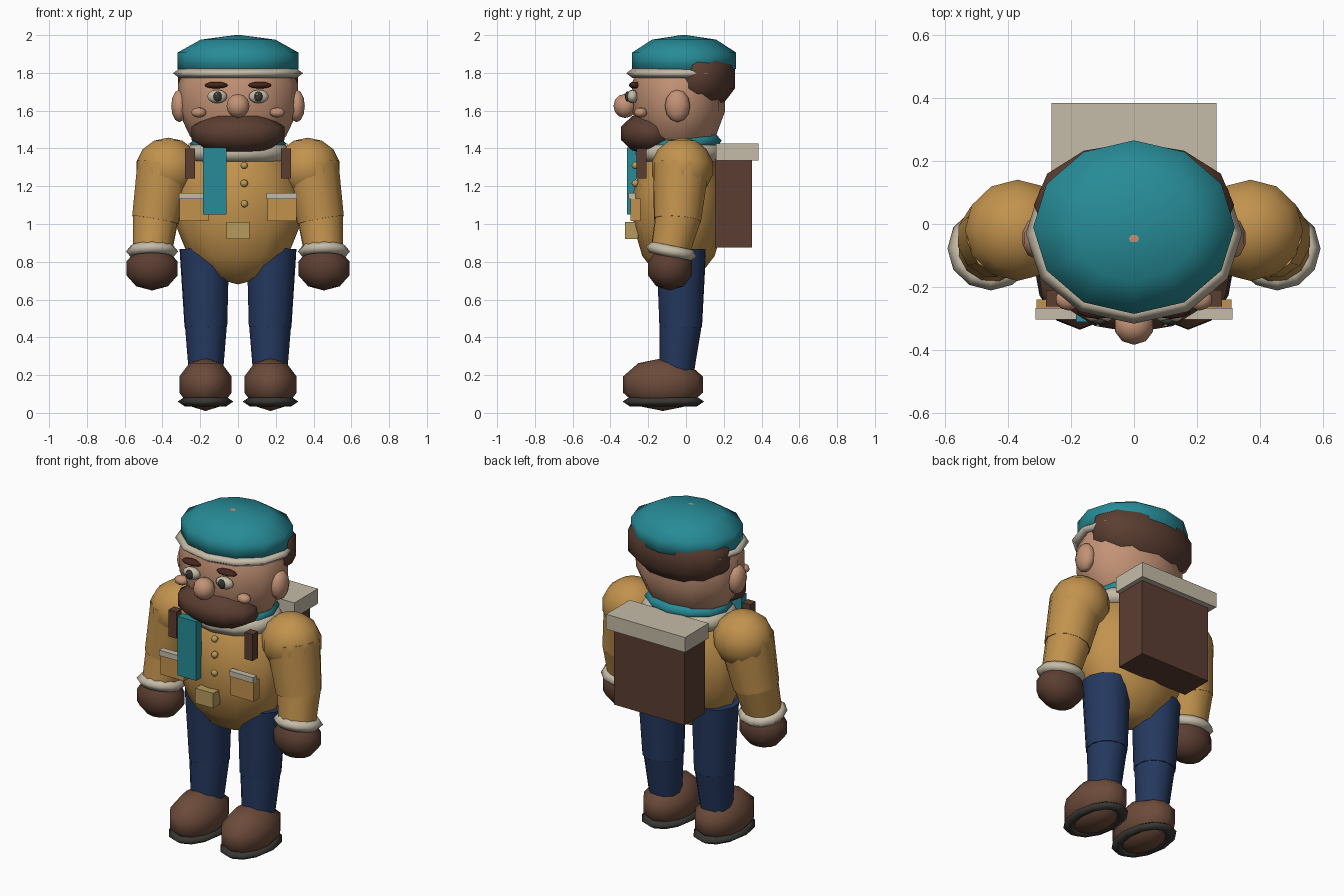
import bpy, bmesh, math
from mathutils import Vector, Matrix

if "Cube" in bpy.data.objects:
    bpy.data.objects.remove(bpy.data.objects["Cube"])


def mat(name, r, g, b):
    m = bpy.data.materials.new(name)
    m.diffuse_color = (r, g, b, 1)
    m.use_nodes = True
    m.node_tree.nodes["Principled BSDF"].inputs["Base Color"].default_value = m.diffuse_color
    return m


TEAL = mat("teal_wool", 0.02, 0.26, 0.31)
CREAM = mat("cream_fleece", 0.56, 0.50, 0.39)
SKIN = mat("skin", 0.55, 0.29, 0.18)
BROWN = mat("dark_brown", 0.105, 0.048, 0.031)
BOOT = mat("boot_leather", 0.15, 0.07, 0.043)
OCHRE = mat("ochre_cloth", 0.54, 0.29, 0.075)
NAVY = mat("navy_cloth", 0.018, 0.04, 0.115)
DARK = mat("charcoal", 0.04, 0.038, 0.033)
BRASS = mat("brass", 0.47, 0.33, 0.11)
BROW = mat("brow_brown", 0.06, 0.02, 0.012)


def finish(bm, name, material, smooth=True):
    bmesh.ops.recalc_face_normals(bm, faces=bm.faces)
    me = bpy.data.meshes.new(name)
    for f in bm.faces:
        f.smooth = smooth
    bm.to_mesh(me)
    bm.free()
    me.materials.append(material)
    ob = bpy.data.objects.new(name, me)
    bpy.context.collection.objects.link(ob)
    return ob


def place(loc, size):
    return Matrix.Translation(loc) @ Matrix.Diagonal((*size, 1))


def ball(name, material, loc, size, seg=12, rings=7):
    bm = bmesh.new()
    bmesh.ops.create_uvsphere(bm, u_segments=seg, v_segments=rings, radius=1,
                              matrix=place(loc, size))
    return finish(bm, name, material)


def box(name, material, lo, hi):
    lo, hi = Vector(lo), Vector(hi)
    bm = bmesh.new()
    bmesh.ops.create_cube(bm, size=1, matrix=place((lo + hi) / 2, hi - lo))
    return finish(bm, name, material, False)


def limb(name, material, a, b, ra, rb, seg=12):
    a, b = Vector(a), Vector(b)
    rot = Vector((0, 0, 1)).rotation_difference(b - a).to_matrix().to_4x4()
    bm = bmesh.new()
    bmesh.ops.create_cone(bm, cap_ends=True, segments=seg, radius1=ra, radius2=rb,
                          depth=(b - a).length,
                          matrix=Matrix.Translation((a + b) / 2) @ rot)
    ob = finish(bm, name, material)
    for p in ob.data.polygons:
        p.use_smooth = len(p.vertices) == 4
    return ob


def ring(name, material, loc, rx, ry, tube, height, seg=12, sides=4, tilt=0):
    # elliptical ring; tube is the radial half width, height the vertical one
    bm = bmesh.new()
    rows = []
    for i in range(seg):
        t = 2 * math.pi * i / seg
        row = []
        for j in range(sides):
            p = 2 * math.pi * j / sides
            k = tube * math.cos(p)
            row.append(bm.verts.new(((rx + k) * math.cos(t), (ry + k) * math.sin(t),
                                     height * math.sin(p))))
        rows.append(row)
    for i in range(seg):
        a, b = rows[i], rows[(i + 1) % seg]
        for j in range(sides):
            n = (j + 1) % sides
            bm.faces.new((a[j], b[j], b[n], a[n]))
    bm.transform(Matrix.Translation(loc) @ Matrix.Rotation(tilt, 4, 'X'))
    return finish(bm, name, material)


# Head, hair and hat
ball("head", SKIN, (0, -0.04, 1.67), (0.325, 0.253, 0.33))
ball("hair", BROWN, (0, 0.06, 1.78), (0.335, 0.21, 0.2), rings=5)
ball("hat", TEAL, (0, -0.01, 1.865), (0.337, 0.29, 0.137), rings=5)
ring("hat_band", CREAM, (0, -0.03, 1.798), 0.312, 0.255, 0.032, 0.024)

# Face
ball("nose", SKIN, (0, -0.323, 1.625), (0.064, 0.061, 0.064), 10, 6)
ball("beard", BROWN, (0, -0.19, 1.48), (0.26, 0.163, 0.112), rings=5)
for s, side in ((-1, "left"), (1, "right")):
    ball(side + "_ear", SKIN, (s * 0.31, -0.045, 1.625), (0.046, 0.067, 0.086), 10, 6)
    ball(side + "_cheek", SKIN, (s * 0.208, -0.24, 1.59), (0.042, 0.035, 0.027), 10, 6)
    ball(side + "_eye", CREAM, (s * 0.11, -0.284, 1.675), (0.056, 0.03, 0.036), 10, 6)
    ball(side + "_iris", DARK, (s * 0.108, -0.309, 1.675), (0.023, 0.014, 0.028), 10, 6)
    ball(side + "_eye_glint", CREAM, (s * 0.108 - 0.007, -0.322, 1.685),
         (0.006, 0.004, 0.006), 8, 4)
    ball(side + "_eyebrow", BROW, (s * 0.116, -0.272, 1.735), (0.066, 0.03, 0.018), 10, 6)

# Jacket, collar and scarf
ball("jacket", OCHRE, (0, -0.04, 1.08), (0.337, 0.245, 0.4))
ring("collar", CREAM, (0, -0.03, 1.375), 0.225, 0.185, 0.055, 0.05, sides=6)
ring("scarf", TEAL, (0, -0.025, 1.425), 0.2, 0.16, 0.055, 0.04, sides=6, tilt=0.08)
box("scarf_tail", TEAL, (-0.185, -0.312, 1.05), (-0.06, -0.262, 1.405))
box("buckle", BRASS, (-0.06, -0.322, 0.92), (0.06, -0.255, 1.01))
for i, z in enumerate((1.31, 1.215, 1.107)):
    ball("button_%d" % (i + 1), BRASS, (0.033, -0.268, z), (0.02, 0.02, 0.02), 8, 6)

# Backpack
box("backpack", BROWN, (-0.235, 0.153, 0.875), (0.235, 0.35, 1.345))
box("backpack_flap", CREAM, (-0.263, 0.16, 1.335), (0.263, 0.385, 1.425))

for s, side in ((-1, "left"), (1, "right")):
    # Pockets and straps
    x0, x1 = sorted((s * 0.155, s * 0.31))
    box(side + "_pocket", OCHRE, (x0, -0.293, 1.015), (x1, -0.24, 1.135))
    box(side + "_pocket_flap", CREAM, (x0 - 0.003, -0.304, 1.132), (x1 + 0.003, -0.267, 1.165))
    x0, x1 = sorted((s * 0.228, s * 0.28))
    box(side + "_strap", BROWN, (x0, -0.262, 1.24), (x1, -0.21, 1.4))

    # Arms
    ball(side + "_shoulder", OCHRE, (s * 0.37, -0.02, 1.295), (0.172, 0.165, 0.162))
    limb(side + "_upper_arm", OCHRE, (s * 0.385, -0.025, 1.31), (s * 0.437, -0.045, 1.02),
         0.152, 0.128)
    limb(side + "_forearm", OCHRE, (s * 0.435, -0.04, 1.045), (s * 0.455, -0.085, 0.85),
         0.125, 0.105)
    ring(side + "_cuff", CREAM, (s * 0.455, -0.078, 0.855), 0.102, 0.1, 0.036, 0.032,
         sides=5, tilt=-0.2)
    ball(side + "_mitten", BROWN, (s * 0.455, -0.085, 0.765), (0.143, 0.123, 0.117), rings=5)

    # Legs
    limb(side + "_thigh", NAVY, (s * 0.178, -0.025, 0.87), (s * 0.17, -0.028, 0.455),
         0.134, 0.115)
    limb(side + "_shin", NAVY, (s * 0.17, -0.028, 0.475), (s * 0.17, -0.048, 0.23),
         0.112, 0.092)

    # Boots
    ball(side + "_boot", BOOT, (s * 0.172, -0.122, 0.15), (0.145, 0.222, 0.14), rings=5)
    ring(side + "_sole", DARK, (s * 0.172, -0.12, 0.06), 0.11, 0.178, 0.038, 0.025)
